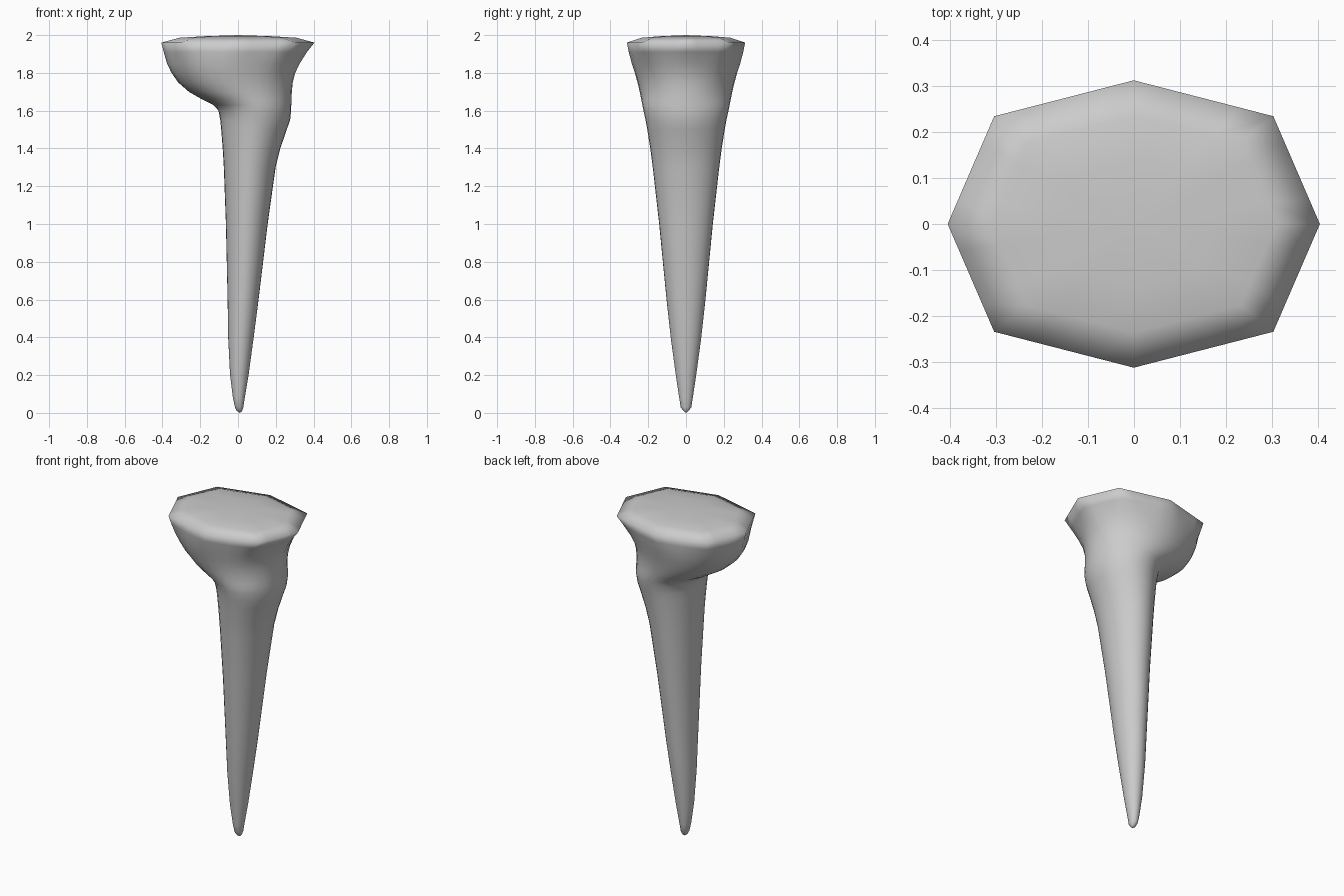
import bpy, bmesh
from math import cos, sin, pi

# Profile: z, left x, right x, half depth y, octagon sharpness (0 round, 1 octagon)
PROFILE = [
    (0.01, -0.006, 0.022, 0.013, 0), (0.03, -0.016, 0.028, 0.028, 0),
    (0.08, -0.027, 0.036, 0.036, 0), (0.20, -0.042, 0.056, 0.054, 0),
    (0.40, -0.052, 0.083, 0.081, 0), (0.60, -0.055, 0.109, 0.103, 0),
    (1.00, -0.064, 0.157, 0.142, 0), (1.30, -0.075, 0.199, 0.176, 0),
    (1.40, -0.081, 0.224, 0.189, 0), (1.50, -0.089, 0.258, 0.205, 0),
    (1.55, -0.094, 0.276, 0.214, 0), (1.60, -0.103, 0.281, 0.225, 0),
    (1.63, -0.130, 0.282, 0.231, 0), (1.66, -0.190, 0.283, 0.237, 0),
    (1.70, -0.260, 0.285, 0.245, 0), (1.75, -0.317, 0.290, 0.257, 0),
    (1.80, -0.352, 0.303, 0.271, 0.1), (1.85, -0.376, 0.327, 0.287, 0.3),
    (1.91, -0.393, 0.365, 0.303, 0.7), (1.96, -0.406, 0.405, 0.313, 1),
    (1.986, -0.310, 0.310, 0.236, 1), (1.994, -0.18, 0.18, 0.14, 1),
]
OCT = [(1, 0), (.75, .75), (0, 1), (-.75, .75), (-1, 0), (-.75, -.75), (0, -1), (.75, -.75)]
STEPS = 4


def section(t):
    """Unit cross-section, blended between circle and octagon."""
    pts = []
    for i in range(8):
        (ax, ay), (bx, by) = OCT[i], OCT[(i + 1) % 8]
        for j in range(STEPS):
            f = j / STEPS
            a = (i + f) * pi / 4
            ox, oy = ax + (bx - ax) * f, ay + (by - ay) * f
            pts.append((cos(a) * (1 - t) + ox * t, sin(a) * (1 - t) + oy * t))
    return pts


# Peg body with flared, lopsided head
bm = bmesh.new()
rings = []
for z, x0, x1, hy, t in PROFILE:
    cx, rx = (x0 + x1) / 2, (x1 - x0) / 2
    rings.append([bm.verts.new((cx + rx * u, hy * v, z)) for u, v in section(t)])
n = 8 * STEPS
for lo, hi in zip(rings, rings[1:]):
    for i in range(n):
        k = (i + 1) % n
        bm.faces.new((lo[i], lo[k], hi[k], hi[i]))

# Pointed tip and shallow domed top
tip = bm.verts.new((0.01, 0, 0))
crown = bm.verts.new((0, 0, 2.0))
for i in range(n):
    k = (i + 1) % n
    bm.faces.new((tip, rings[0][k], rings[0][i]))
    bm.faces.new((crown, rings[-1][i], rings[-1][k]))
bmesh.ops.recalc_face_normals(bm, faces=bm.faces)
for f in bm.faces:
    f.smooth = True

mesh = bpy.data.meshes.new("peg")
bm.to_mesh(mesh)
bm.free()
bpy.context.collection.objects.link(bpy.data.objects.new("peg", mesh))
